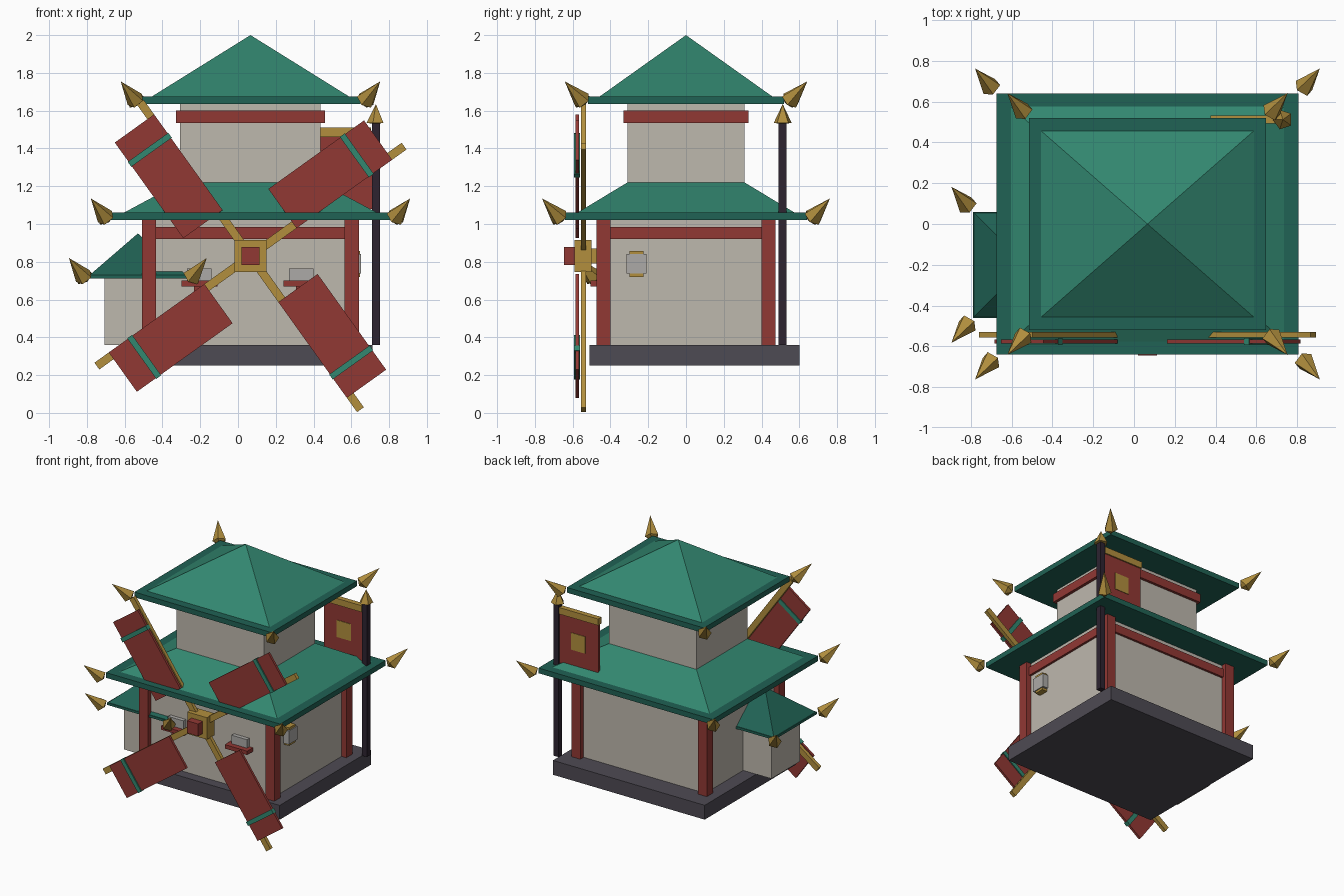
import bpy, bmesh, math
from mathutils import Vector, Matrix

if "Cube" in bpy.data.objects:
    bpy.data.objects.remove(bpy.data.objects["Cube"])


def material(name, r, g, b):
    m = bpy.data.materials.new(name)
    m.use_nodes = True
    m.diffuse_color = (r, g, b, 1)
    m.node_tree.nodes["Principled BSDF"].inputs["Base Color"].default_value = (r, g, b, 1)
    return m


PLASTER = material("plaster", .515, .479, .42)
RED = material("red paint", .285, .04, .034)
GREEN = material("roof green", .032, .242, .162)
DARK_GREEN = material("dark green", .0144, .122, .089)
GOLD = material("gold", .445, .275, .048)
STONE = material("dark stone", .076, .069, .087)
POLE = material("dark wood", .026, .017, .03)
PANE = material("window grey", .413, .402, .386)

CX = .066  # centre line of the main building


def make(name, bm, mat):
    bmesh.ops.recalc_face_normals(bm, faces=bm.faces)
    me = bpy.data.meshes.new(name)
    bm.to_mesh(me)
    bm.free()
    me.materials.append(mat)
    ob = bpy.data.objects.new(name, me)
    bpy.context.collection.objects.link(ob)
    return ob


def box(name, mat, x, y, z, spin=None):
    """Box from (low, high) ranges, optionally transformed by a matrix."""
    bm = bmesh.new()
    bmesh.ops.create_cube(bm, size=1)
    for v in bm.verts:
        v.co = [r[0] if c < 0 else r[1] for c, r in zip(v.co, (x, y, z))]
    if spin:
        bm.transform(spin)
    return make(name, bm, mat)


def block(name, mat, cx, cy, hx, hy, z0, z1):
    return box(name, mat, (cx - hx, cx + hx), (cy - hy, cy + hy), (z0, z1))


def hip(name, mat, cx, cy, low, high, z0, z1):
    """Four-sided roof from a low half-size to a high half-size (None is a point)."""
    bm = bmesh.new()
    signs = [(-1, -1), (1, -1), (1, 1), (-1, 1)]
    a = [bm.verts.new((cx + s * low[0], cy + t * low[1], z0)) for s, t in signs]
    bm.faces.new(a)
    if high:
        b = [bm.verts.new((cx + s * high[0], cy + t * high[1], z1)) for s, t in signs]
        bm.faces.new(b)
        for i in range(4):
            j = (i + 1) % 4
            bm.faces.new((a[i], a[j], b[j], b[i]))
    else:
        tip = bm.verts.new((cx, cy, z1))
        for i in range(4):
            bm.faces.new((a[i], a[(i + 1) % 4], tip))
    return make(name, bm, mat)


def spike(name, tip, direction, length, cap):
    """Faceted gold point with a short reverse cap."""
    bm = bmesh.new()
    n = 5
    ring = [bm.verts.new((.05 * math.cos(k * math.tau / n), .05 * math.sin(k * math.tau / n), -length))
            for k in range(n)]
    for end in (0, -length - cap):
        v = bm.verts.new((0, 0, end))
        for k in range(n):
            bm.faces.new((ring[k], ring[(k + 1) % n], v))
    turn = Vector(direction).to_track_quat('Z', 'Y').to_matrix().to_4x4()
    bm.transform(Matrix.Translation(tip) @ turn)
    return make(name, bm, GOLD)


def corner_spikes(name, cx, cy, hx, hy, z):
    for s in (-1, 1):
        for t in (-1, 1):
            spike(name, (cx + s * (hx + .105), cy + t * (hy + .122), z + .095),
                  (s * .5, t * .58, .64), .16, .03)


# Base and main hall
block("base", STONE, CX, .045, .645, .555, .25, .36)
block("hall_walls", PLASTER, CX, 0, .535, .435, .36, 1.02)
block("hall_beam", RED, CX, 0, .552, .452, .92, .985)
for s in (-1, 1):
    for t in (-1, 1):
        block("corner_post", RED, CX + s * .537, t * .437, .038, .038, .36, 1.02)

# Lower roof, tower and upper roof
block("lower_eave", DARK_GREEN, CX, 0, .74, .64, 1.02, 1.06)
hip("lower_roof", GREEN, CX, 0, (.67, .575), (.372, .31), 1.06, 1.22)
corner_spikes("lower_roof_spike", CX, 0, .74, .64, 1.04)
block("tower_walls", PLASTER, CX, 0, .372, .31, 1.2, 1.635)
block("tower_band", RED, CX, 0, .394, .33, 1.535, 1.6)
block("upper_eave", DARK_GREEN, CX, 0, .582, .52, 1.635, 1.675)
hip("upper_roof", GREEN, CX, 0, (.522, .457), None, 1.675, 2)
corner_spikes("upper_roof_spike", CX, 0, .582, .52, 1.66)

# Side annex
AX, AY = -.53, -.2
block("annex_walls", PLASTER, AX, AY, .178, .175, .36, .72)
block("annex_eave", DARK_GREEN, AX, AY, .26, .26, .712, .73)
hip("annex_roof", DARK_GREEN, AX, AY, (.255, .255), None, .73, .95)
corner_spikes("annex_spike", AX, AY, .26, .26, .725)

# Front windows with shelves
for s in (-1, 1):
    x = CX + s * .27
    block("front_window", PANE, x, -.445, .065, .02, .68, .765)
    block("window_shelf", RED, x, -.465, .095, .04, .67, .7)
    block("shelf_bracket", RED, x, -.45, .03, .025, .64, .67)

# Side lantern
block("lantern_back", GOLD, .62, -.262, .025, .038, .72, .858)
block("lantern_pane", PANE, .63, -.262, .022, .053, .737, .84)

# Banner pole
block("banner_pole", POLE, .73, .512, .021, .021, .36, 1.54)
spike("pole_finial", (.73, .512, 1.635), (0, 0, 1), .1, .005)
block("banner", RED, .545, .512, .165, .01, 1.08, 1.46)
block("banner_bar", GOLD, .54, .512, .165, .02, 1.46, 1.51)
block("banner_emblem", GOLD, .55, .512, .06, .014, 1.21, 1.34)

# Windmill hub and four sails
HZ = .83
block("hub", GOLD, CX, -.545, .084, .045, HZ - .084, HZ + .084)
block("hub_cap", RED, CX, -.617, .047, .028, HZ - .047, HZ + .047)
block("hub_axle", GOLD, CX, -.46, .04, .05, HZ - .04, HZ + .04)
for k in range(4):
    angle = math.radians(35.6 + 90 * k)
    spin = Matrix.Translation((CX, 0, HZ)) @ Matrix.Rotation(-angle, 4, 'Y')
    box("sail_arm", GOLD, (.05, 1), (-.557, -.53), (-.022, .022), spin)
    box("sail", RED, (.284, .907), (-.585, -.567), (-.022, .234), spin)
    box("sail_stripe", GREEN, (.752, .784), (-.594, -.56), (-.026, .238), spin)
